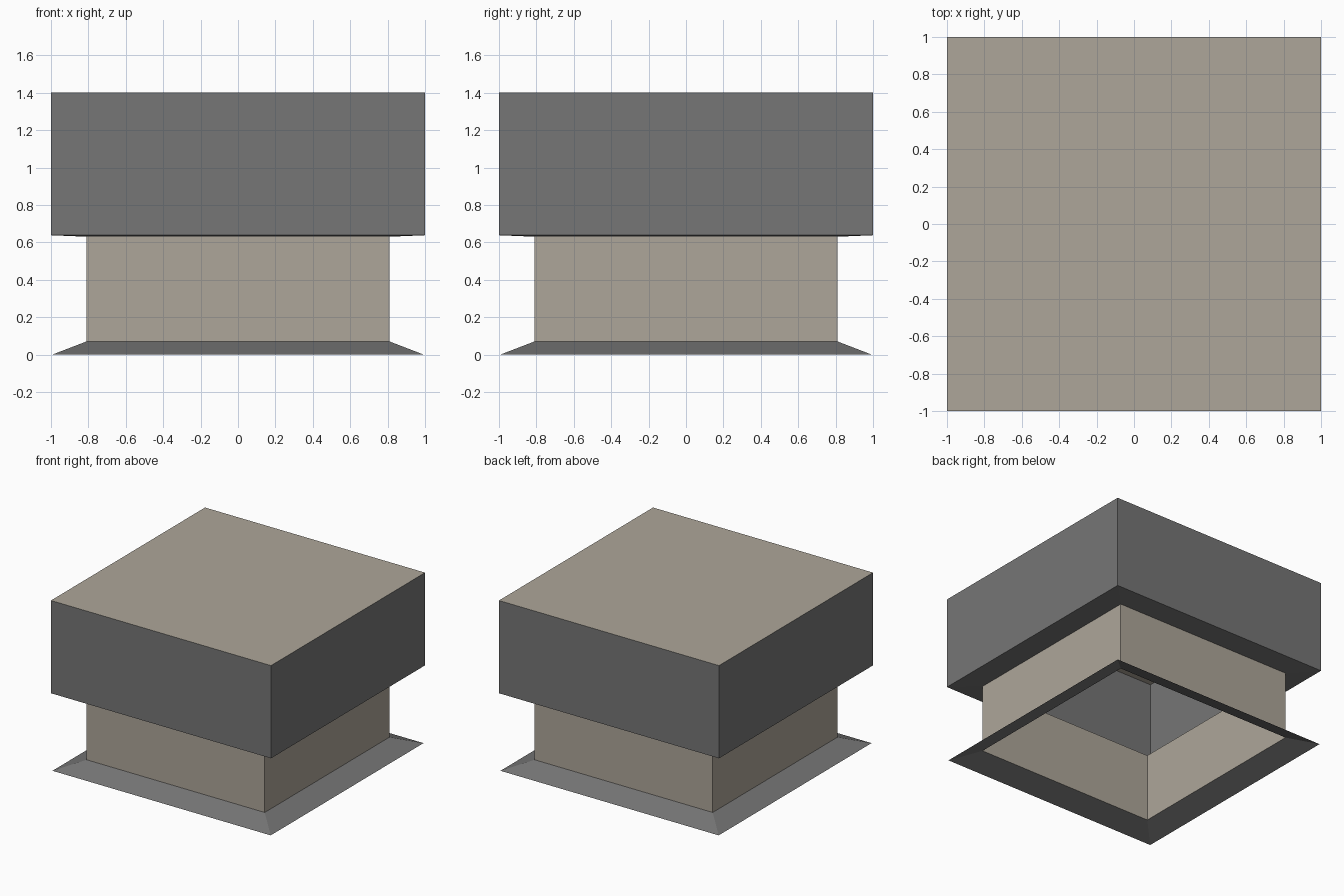
import bpy, bmesh

if "Cube" in bpy.data.objects:
    bpy.data.objects.remove(bpy.data.objects["Cube"])


def material(name, rgb):
    m = bpy.data.materials.new(name)
    m.diffuse_color = (*rgb, 1)
    m.use_nodes = True
    m.node_tree.nodes["Principled BSDF"].inputs["Base Color"].default_value = m.diffuse_color
    return m


stone = material("warm stone", (0.42, 0.38, 0.32))
slate = material("dark grey", (0.18, 0.18, 0.18))


def square_shell(name, profile, mat, lid_mat=None):
    """Sweep (half width, height) points around a square; optional lid on top."""
    bm = bmesh.new()
    rings = [[bm.verts.new((sx * r, sy * r, z))
              for sx, sy in ((-1, -1), (1, -1), (1, 1), (-1, 1))]
             for r, z in profile]
    for low, high in zip(rings, rings[1:]):
        for i in range(4):
            j = (i + 1) % 4
            bm.faces.new((low[i], low[j], high[j], high[i]))
    if lid_mat:
        bm.faces.new(rings[-1]).material_index = 1
    me = bpy.data.meshes.new(name)
    bm.to_mesh(me)
    bm.free()
    me.materials.append(mat)
    if lid_mat:
        me.materials.append(lid_mat)
    ob = bpy.data.objects.new(name, me)
    bpy.context.collection.objects.link(ob)


# Sloping skirt, open underneath
square_shell("base_flange", [(0.992, 0), (0.81, 0.07)], slate)
# Straight hollow neck
square_shell("neck", [(0.81, 0.07), (0.81, 0.63)], stone)
# Wide hood with its soffit and stone-coloured top
square_shell("hood", [(0.81, 0.63), (1, 0.638), (1, 1.4)], slate, stone)
